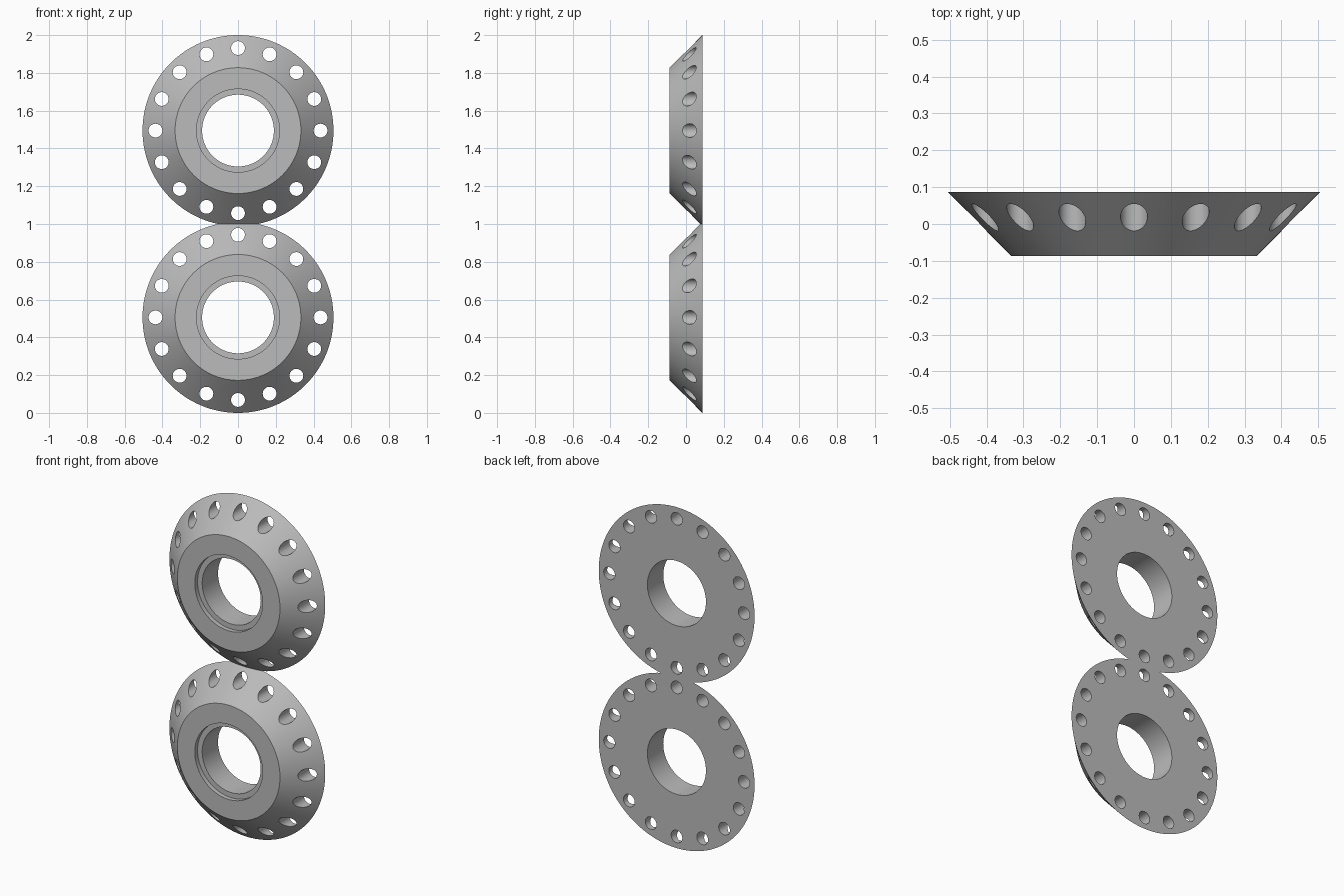
import bpy
import bmesh
import math
from mathutils import Matrix, Vector

if "Cube" in bpy.data.objects:
    bpy.data.objects.remove(bpy.data.objects["Cube"], do_unlink=True)

OUTER, FACE, BORE, RECESS = 0.5055, 0.333, 0.19, 0.22
HALF, RECESS_DEPTH = 0.0865, 0.026
HOLES, HOLE_RING, HOLE_RADIUS = 16, 0.437, 0.0365
SEGMENTS = 128

grey = bpy.data.materials.new("plain grey")
grey.use_nodes = True
colour = (0.5, 0.5, 0.5, 1)
grey.diffuse_color = colour
grey.node_tree.nodes["Principled BSDF"].inputs["Base Color"].default_value = colour


def make_object(name, bm, location):
    bmesh.ops.recalc_face_normals(bm, faces=bm.faces)
    mesh = bpy.data.meshes.new(name)
    bm.to_mesh(mesh)
    bm.free()
    mesh.materials.append(grey)
    obj = bpy.data.objects.new(name, mesh)
    obj.location = location
    bpy.context.collection.objects.link(obj)
    return obj


def lathe_disc(name, location):
    # Bevelled ring with a stepped bore, turned about the y axis
    profile = [(BORE, HALF), (OUTER, HALF), (FACE, -HALF), (RECESS, -HALF),
               (RECESS, RECESS_DEPTH - HALF), (BORE, RECESS_DEPTH - HALF)]
    bm = bmesh.new()
    verts = [bm.verts.new((r, y, 0)) for r, y in profile]
    edges = [bm.edges.new((a, b)) for a, b in zip(verts, verts[1:] + verts[:1])]
    bmesh.ops.spin(bm, geom=verts + edges, cent=(0, 0, 0), axis=(0, 1, 0),
                   angle=math.tau, steps=SEGMENTS, use_duplicate=False)
    bmesh.ops.remove_doubles(bm, verts=bm.verts, dist=0.0001)
    return make_object(name, bm, location)


def hole_cutter(location):
    # Ring of straight drills
    bm = bmesh.new()
    for i in range(HOLES):
        angle = math.tau * i / HOLES
        centre = Vector((math.cos(angle), 0, math.sin(angle))) * HOLE_RING
        matrix = Matrix.Translation(centre) @ Matrix.Rotation(math.pi / 2, 4, "X")
        bmesh.ops.create_cone(bm, cap_ends=True, segments=32, radius1=HOLE_RADIUS,
                              radius2=HOLE_RADIUS, depth=HALF * 4, matrix=matrix)
    cutter = make_object("hole_cutter", bm, location)
    cutter.hide_render = True
    return cutter


# Two identical discs, one above the other
for name, z in (("lower_disc", OUTER), ("upper_disc", 2 - OUTER)):
    disc = lathe_disc(name, (0, 0, z))
    cutter = hole_cutter((0, 0, z))
    drill = disc.modifiers.new("bolt holes", "BOOLEAN")
    drill.operation = "DIFFERENCE"
    drill.solver = "EXACT"
    drill.object = cutter
    bpy.ops.object.select_all(action="DESELECT")
    disc.select_set(True)
    bpy.context.view_layer.objects.active = disc
    bpy.ops.object.modifier_apply(modifier=drill.name)
    bpy.data.objects.remove(cutter, do_unlink=True)
    bpy.ops.object.shade_smooth_by_angle(angle=math.radians(30))
